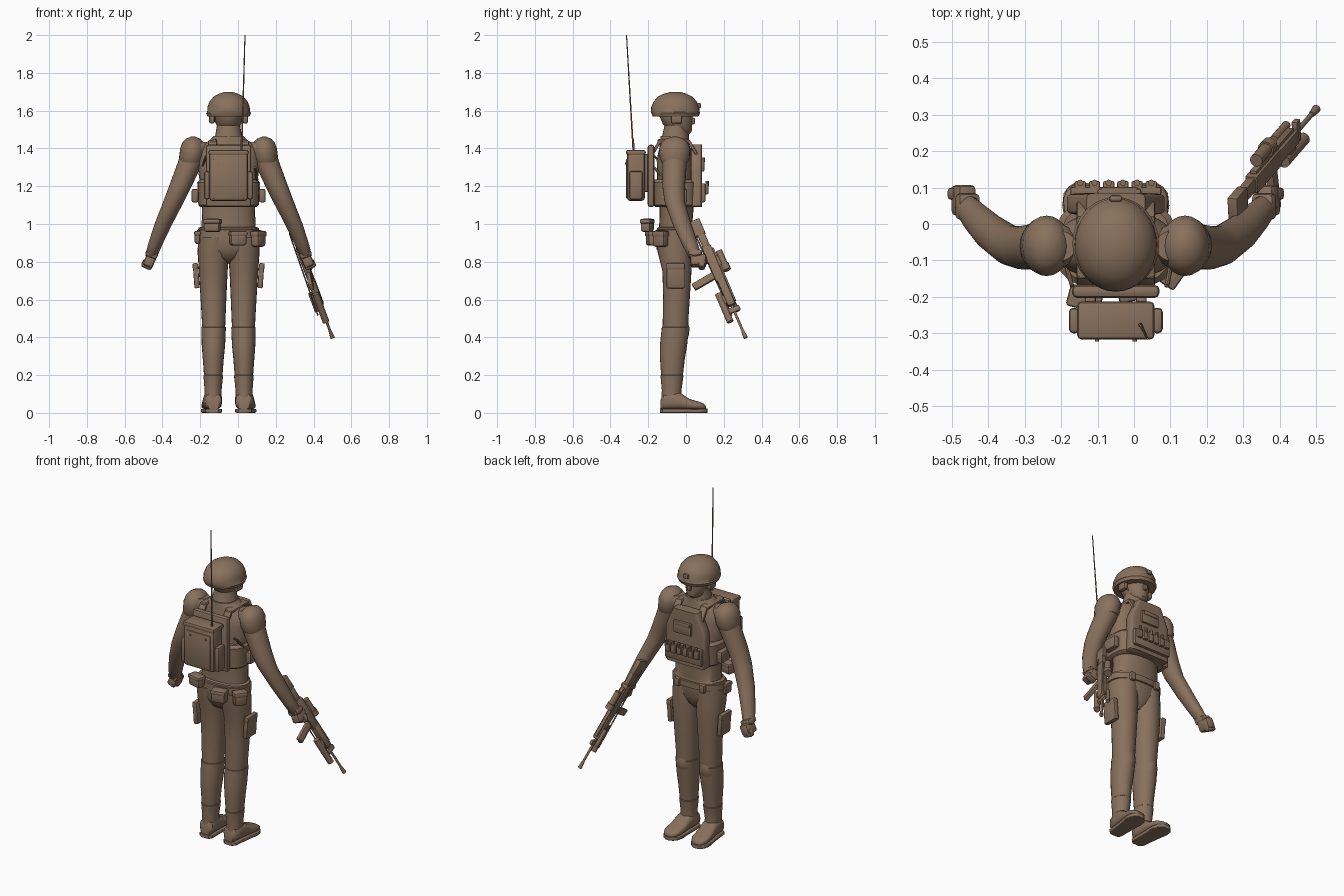
import bpy, bmesh, math
from mathutils import Matrix, Vector

CX = -0.05  # centre line of the figure
mat = bpy.data.materials.new("drab_brown")
mat.diffuse_color = (0.25, 0.165, 0.11, 1)


def finish(name, bm, smooth=True):
    bmesh.ops.recalc_face_normals(bm, faces=bm.faces)
    me = bpy.data.meshes.new(name)
    bm.to_mesh(me)
    bm.free()
    me.materials.append(mat)
    ob = bpy.data.objects.new(name, me)
    bpy.context.collection.objects.link(ob)
    if smooth:
        bpy.ops.object.select_all(action='DESELECT')
        ob.select_set(True)
        bpy.context.view_layer.objects.active = ob
        bpy.ops.object.shade_smooth_by_angle(angle=math.radians(40))
    return ob


def loft(name, secs, axis='Z', p=2.0, n=24):
    """Skin superellipse sections (x, y, z, half width, half depth)."""
    bm = bmesh.new()
    rings = []
    for x, y, z, a, b in secs:
        ring = []
        for i in range(n):
            t = 2 * math.pi * i / n
            c, s = math.cos(t), math.sin(t)
            u = a * math.copysign(abs(c) ** (2 / p), c)
            v = b * math.copysign(abs(s) ** (2 / p), s)
            ring.append(bm.verts.new((x + u, y + v, z) if axis == 'Z' else (x + u, y, z + v)))
        rings.append(ring)
    for r0, r1 in zip(rings, rings[1:]):
        for i in range(n):
            j = (i + 1) % n
            bm.faces.new((r0[i], r0[j], r1[j], r1[i]))
    bm.faces.new(rings[0])
    bm.faces.new(rings[-1])
    return finish(name, bm)


def box(name, loc, size, bevel=0.008, rot=Matrix(), base=Matrix()):
    bm = bmesh.new()
    bmesh.ops.create_cube(bm, size=1, matrix=Matrix.Diagonal((*size, 1)))
    if bevel:
        bmesh.ops.bevel(bm, geom=bm.edges[:], offset=min(bevel, min(size) * 0.4),
                        segments=2, profile=0.5, affect='EDGES')
    bm.transform(base @ Matrix.Translation(loc) @ rot)
    return finish(name, bm)


def rod(name, p0, p1, r0, r1=None, n=12, base=Matrix()):
    p0, p1 = Vector(p0), Vector(p1)
    d = p1 - p0
    bm = bmesh.new()
    bmesh.ops.create_cone(bm, cap_ends=True, segments=n, radius1=r0,
                          radius2=r0 if r1 is None else r1, depth=d.length)
    bm.transform(base @ Matrix.Translation((p0 + p1) / 2) @ d.to_track_quat('Z', 'Y').to_matrix().to_4x4())
    return finish(name, bm)


def body(secs):
    return [(CX, y, z, a, b) for z, y, a, b in secs]


def R(deg, axis):
    return Matrix.Rotation(math.radians(deg), 4, axis)


# torso, from crotch to collar
loft("torso", body([(0.79, -0.05, .025, .03), (0.82, -0.06, .075, .07), (0.87, -0.065, .14, .092),
     (0.95, -0.06, .162, .095), (0.98, -0.06, .160, .092), (0.985, -0.055, .143, .087),
     (1.08, -0.05, .140, .09), (1.22, -0.055, .152, .098), (1.34, -0.06, .17, .095),
     (1.41, -0.06, .155, .08), (1.44, -0.06, .105, .078), (1.465, -0.06, .078, .074)]), p=2.2)
# neck and head
loft("neck", body([(1.42, -0.06, .085, .08), (1.47, -0.055, .07, .07), (1.53, -0.05, .06, .062)]))
loft("head", body([(1.475, -0.02, .03, .035), (1.49, -0.025, .05, .055), (1.53, -0.045, .066, .078),
                   (1.58, -0.055, .075, .09), (1.63, -0.055, .07, .085)]))
box("nose", (CX, .035, 1.545), (.022, .025, .035))

# helmet
loft("helmet", body([(1.568, -0.055, .095, .105), (1.57, -0.055, .112, .122), (1.588, -0.055, .119, .129),
     (1.594, -0.057, .113, .129), (1.62, -0.057, .112, .127), (1.65, -0.057, .10, .113),
     (1.675, -0.057, .078, .09), (1.69, -0.057, .05, .06), (1.698, -0.057, .025, .03),
     (1.70, -0.057, .005, .006)]), n=32)
box("helmet_mount", (CX, .07, 1.627), (.035, .018, .028))
for s in (-1, 1):
    box("ear_cover", (CX + s * .088, -.05, 1.556), (.03, .06, .05), .012)
    rod("chin_strap", (CX + s * .078, -.05, 1.56), (CX + s * .03, .005, 1.485), .006, n=8)

for s in (-1, 1):
    # arms
    arm = [(.15, -.06, 1.435, .04, .04), (.17, -.06, 1.41, .07, .062), (.205, -.06, 1.32, .066, .064),
           (.255, -.065, 1.20, .06, .06), (.29, -.06, 1.12, .055, .054), (.345, -.022, 1.00, .047, .05),
           (.385, .018, .90, .039, .043), (.408, .045, .835, .033, .037), (.412, .05, .82, .02, .025)]
    loft("arm", [(CX + s * x, y, z, a, b) for x, y, z, a, b in arm])
    loft("shoulder_pad", [(CX + s * x, -.06, z, a, b) for x, z, a, b in
         [(.20, 1.325, .058, .068), (.197, 1.345, .066, .078), (.19, 1.40, .066, .083),
          (.188, 1.43, .057, .07), (.188, 1.45, .04, .05), (.188, 1.462, .012, .015)]])
    # glove cuff and fist
    rot = R(-s * 24, 'Y')
    box("glove_cuff", (CX + s * .407, .048, .84), (.066, .072, .035), .012, rot)
    box("fist", (CX + s * .418, .065, .805), (.055, .085, .065), .014, rot)
    box("fingers", (CX + s * .43, .083, .785), (.06, .035, .045), .012, rot)

    # legs with a step at the knee guard and boot top
    leg = [(.078, -.065, .93, .083, .093), (.08, -.06, .85, .084, .09), (.081, -.048, .75, .076, .077),
           (.08, -.05, .62, .069, .071), (.079, -.055, .50, .063, .068), (.079, -.056, .455, .061, .068),
           (.079, -.056, .453, .065, .072), (.08, -.066, .36, .062, .072), (.081, -.072, .28, .055, .065),
           (.081, -.074, .20, .049, .058), (.081, -.074, .197, .052, .061), (.082, -.076, .12, .045, .052),
           (.082, -.076, .05, .046, .056)]
    loft("leg", [(CX + s * x, y, z, a, b) for x, y, z, a, b in leg])
    loft("knee_guard", [(CX + s * .079, y, z, a, b) for y, z, a, b in
         [(-.03, .38, .04, .03), (-.028, .41, .048, .043), (-.028, .45, .045, .047), (-.035, .49, .035, .04)]])
    # boots, toes turned slightly outwards
    loft("boot", [(CX + s * (.082 + .06 * (y + .1)), y, (h + .018) / 2, a, (h - .016) / 2) for y, h, a in
         [(-.134, .07, .03), (-.12, .10, .044), (-.07, .115, .05), (-.03, .105, .05), (.02, .072, .052),
          (.07, .058, .052), (.095, .047, .04), (.107, .033, .022)]], axis='Y', p=2.6)
    sole = [(-.138, .026), (-.125, .042), (-.06, .046), (.0, .05), (.05, .056), (.085, .05), (.103, .035), (.113, .018)]
    loft("boot_sole", [(CX + s * (.082 + .06 * (y + .1)), y, .011, a, .011) for y, a in sole], axis='Y', p=8)

    # thigh pocket
    box("thigh_pocket", (CX + s * .171, -.055, .725), (.028, .095, .13), .006, R(s * 4, 'Y'))
    box("pocket_flap", (CX + s * .176, -.055, .775), (.028, .098, .035), .006, R(s * 4, 'Y'))
    # vest sides, shoulder straps, side pouches
    box("side_pouch", (CX + s * .178, -.04, 1.15), (.035, .09, .07))
    box("shoulder_strap", (CX + s * .085, -.065, 1.437), (.045, .17, .018), .006, R(s * 12, 'Y'))
    box("strap_front", (CX + s * .085, .035, 1.405), (.045, .016, .085), .006, R(30, 'X'))
    box("strap_back", (CX + s * .085, -.155, 1.41), (.045, .016, .075), .006, R(-30, 'X'))
    box("front_belt_pouch", (CX + s * .085, .03, .945), (.035, .03, .05))

# vest
loft("vest_wrap", body([(1.09, -.055, .148, .108), (1.10, -.055, .16, .118), (1.22, -.055, .166, .122),
                        (1.235, -.055, .15, .11)]), p=3)
box("back_plate", (CX, -.185, 1.255), (.24, .036, .33), .014)
# front plate with clipped upper corners
loft("front_plate", [(CX, .055, z, a, .03) for z, a in
     [(1.09, .128), (1.095, .134), (1.30, .134), (1.335, .12), (1.41, .085), (1.42, .08)]], p=7, n=32)
box("admin_pouch", (CX + .01, .088, 1.315), (.12, .018, .075), .006)
box("admin_flap", (CX + .01, .095, 1.34), (.1, .012, .025), .004)
box("ammo_panel", (CX, .09, 1.165), (.25, .024, .10), .006)
for i in range(6):
    x = CX - .0975 + i * .039
    box("cartridge_pouch", (x, .105, 1.185), (.031, .026, .055), .005)
    rod("cartridge", (x, .113, 1.2), (x, .113, 1.228), .009, n=8)
rod("chest_strap", (.09, -.17, 1.3), (.115, -.04, 1.16), .007, n=8)
rod("pack_hose", (-.17, -.17, 1.36), (-.19, -.1, 1.3), .006, n=8)

# backpack
box("pack_body", (CX, -.265, 1.25), (.205, .095, .255), .016)
box("pack_lid", (CX, -.265, 1.378), (.212, .104, .03), .012)
box("pack_rear_panel", (CX, -.312, 1.24), (.165, .01, .21), .004)
for s in (-1, 1):
    box("pack_side_pouch", (CX + s * .114, -.265, 1.205), (.03, .07, .15), .012)
    rod("pack_button", (CX + s * .052, -.31, 1.32), (CX + s * .052, -.323, 1.32), .006, n=10)
    box("pack_mount", (CX + s * .07, -.212, 1.27), (.03, .03, .2), .006)
rod("antenna_base", (.018, -.277, 1.385), (.02, -.281, 1.45), .006, n=8)
rod("antenna", (.02, -.28, 1.40), (.037, -.315, 2.0), .0045, .003, n=8)

# belt and rear pouches
loft("belt", body([(.93, -.06, .163, .097), (.932, -.06, .168, .101), (.968, -.06, .168, .101), (.97, -.06, .16, .095)]), p=2.2)
for x, y, z, a, sz in [(-.135, -.205, .993, -15, (.088, .055, .07)), (.0, -.18, .925, 12, (.086, .055, .078)),
                       (.108, -.135, .922, 55, (.075, .05, .085)), (-.215, -.09, .93, 90, (.06, .03, .07))]:
    box("belt_pouch", (x, y, z), sz, .014, R(a, 'Z'))
    box("pouch_flap", (x, y, z + sz[2] * .3), (sz[0] + .006, sz[1] + .006, sz[2] * .35), .008, R(a, 'Z'))

# rifle: local x runs to the muzzle, local z is the sight side
start = Vector((.27, .05, 1.02))
d = (Vector((.50, .315, .40)) - start).normalized()
side = Vector((-.05, .92, .38)).cross(d).normalized()
up = d.cross(side)
G = Matrix.Translation(start) @ Matrix((d, side, up)).transposed().to_4x4()


def gbox(name, x0, x1, w, z0, z1, tilt=0, bevel=.005):
    box(name, ((x0 + x1) / 2, 0, (z0 + z1) / 2), (x1 - x0, w, z1 - z0), bevel, R(tilt, 'Y'), G)


def grod(name, x0, x1, r, z=0, y=0, r1=None):
    rod(name, (x0, y, z), (x1, y, z), r, r1, base=G)


gbox("rifle_butt", .0, .09, .03, -.055, .022)
gbox("rifle_stock", .07, .18, .026, -.022, .018)
gbox("rifle_receiver", .16, .37, .036, -.028, .022)
gbox("rifle_handguard", .36, .52, .04, -.022, .022, bevel=.01)
gbox("rifle_rail", .18, .50, .02, .02, .031, bevel=.002)
gbox("rifle_grip", .205, .24, .026, -.09, -.02, 18)
gbox("rifle_magazine", .315, .355, .024, -.15, -.02, -8)
grod("rifle_scope", .21, .31, .018, .05)
grod("scope_lens", .29, .325, .023, .05)
gbox("scope_mount", .235, .285, .02, .025, .045)
grod("lower_tube", .43, .60, .018, -.042)
gbox("lower_tube_mount", .45, .50, .028, -.04, -.01)
grod("rifle_barrel", .50, .69, .007)
gbox("front_sight", .53, .56, .018, -.03, .035)
grod("rifle_light", .44, .55, .012, .016, .03)
grod("rifle_muzzle", .672, .715, .008, r1=.012)
rod("rifle_sling", (.06, .02, -.03), (.56, .03, -.02), .004, n=6, base=G)
